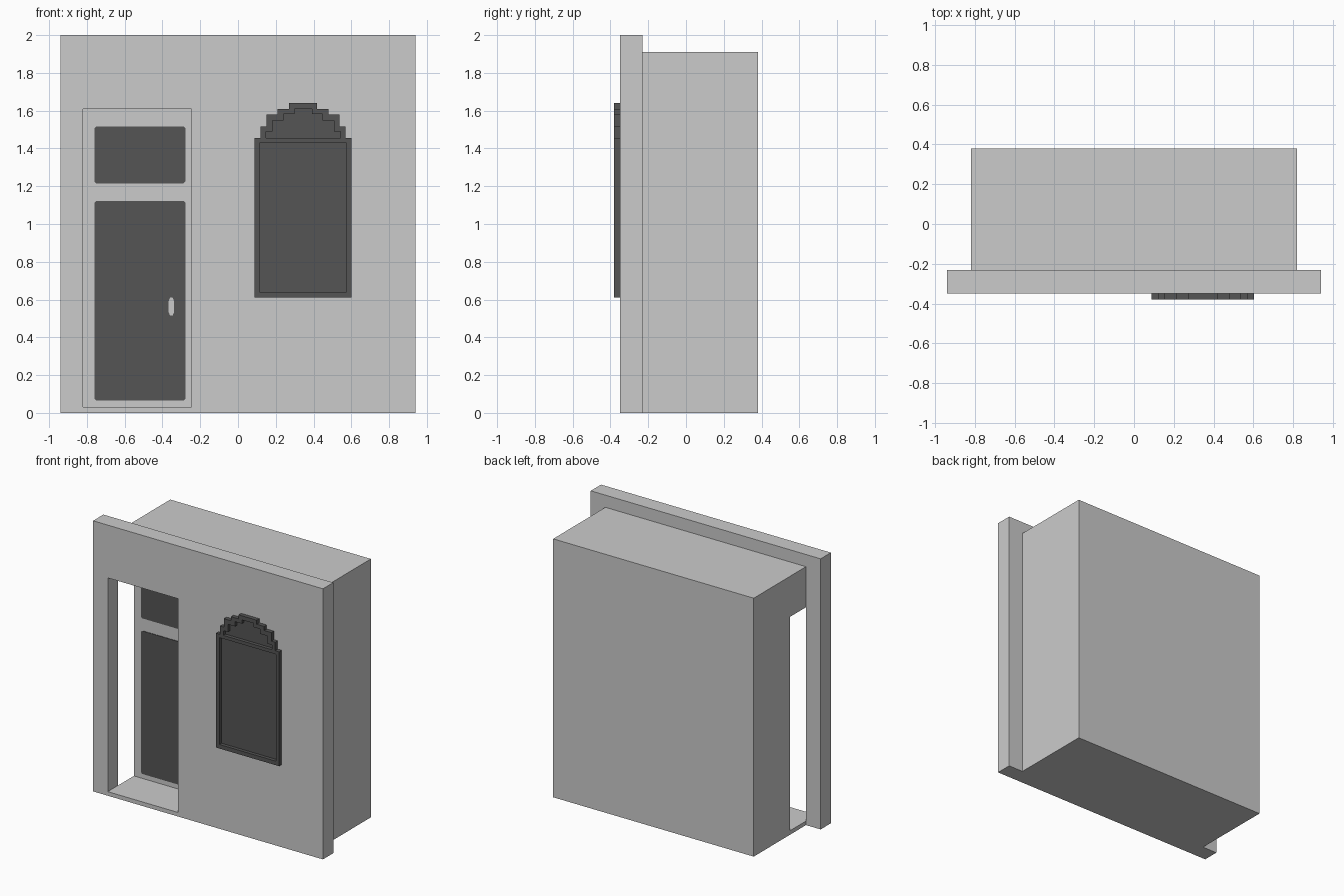
import bpy, bmesh

if "Cube" in bpy.data.objects:
    bpy.data.objects.remove(bpy.data.objects["Cube"])


def material(name, v):
    m = bpy.data.materials.new(name)
    m.diffuse_color = (v, v, v, 1)
    m.use_nodes = True
    m.node_tree.nodes["Principled BSDF"].inputs["Base Color"].default_value = m.diffuse_color
    return m


STONE = material("light grey", 0.60)
DARK = material("dark grey", 0.091)


def finish(name, bm, mat):
    bmesh.ops.recalc_face_normals(bm, faces=bm.faces[:])
    me = bpy.data.meshes.new(name)
    bm.to_mesh(me)
    bm.free()
    me.materials.append(mat)
    ob = bpy.data.objects.new(name, me)
    bpy.context.collection.objects.link(ob)
    return ob


def prism(name, pts, y0, y1, mat):
    """Extrude an (x, z) outline from y0 to y1."""
    bm = bmesh.new()
    face = bm.faces.new([bm.verts.new((x, y0, z)) for x, z in pts])
    geom = bmesh.ops.extrude_face_region(bm, geom=[face])["geom"]
    verts = [g for g in geom if isinstance(g, bmesh.types.BMVert)]
    bmesh.ops.translate(bm, verts=verts, vec=(0, y1 - y0, 0))
    return finish(name, bm, mat)


def rect(x0, x1, z0, z1, cx=0, cz=0):
    """Rectangle outline, optionally with cut corners."""
    if not cx:
        return [(x0, z0), (x1, z0), (x1, z1), (x0, z1)]
    return [(x0 + cx, z0), (x1 - cx, z0), (x1, z0 + cz), (x1, z1 - cz),
            (x1 - cx, z1), (x0 + cx, z1), (x0, z1 - cz), (x0, z0 + cz)]


def rim(name, outer, inner, y0, y1, mat, closed=True):
    """Raised border between two outlines with matching points."""
    bm = bmesh.new()
    rails = [[bm.verts.new((x, y, z)) for x, z in pts]
             for pts, y in ((outer, y0), (inner, y0), (inner, y1), (outer, y1))]
    n = len(outer)
    for i in range(n if closed else n - 1):
        j = (i + 1) % n
        for k in range(4):
            a, b = rails[k], rails[(k + 1) % 4]
            bm.faces.new((a[i], a[j], b[j], b[i]))
    if not closed:
        for i in (0, n - 1):
            bm.faces.new([r[i] for r in rails])
    return finish(name, bm, mat)


def stepped(cx, base, steps):
    """Symmetric stair outline from (half width, top) steps."""
    left, z = [], base
    for half, top in steps:
        left += [(-half, z), (-half, top)]
        z = top
    return [(cx + x, z) for x, z in left] + [(cx - x, z) for x, z in reversed(left)]


def cut(ob, cutter):
    mod = ob.modifiers.new("opening", 'BOOLEAN')
    mod.operation, mod.solver, mod.object = 'DIFFERENCE', 'EXACT', cutter
    bpy.context.view_layer.objects.active = ob
    bpy.ops.object.modifier_apply(modifier=mod.name)
    bpy.data.objects.remove(cutter)


# Facade and building body with the entrance recess, open at the left side
FRONT, JOIN, BACK, DOOR = -0.35, -0.23, 0.38, -0.045
facade = prism("facade_wall", rect(-0.94, 0.94, 0, 2), FRONT, JOIN, STONE)
cut(facade, prism("facade_cutter", rect(-0.82, -0.245, 0.03, 1.61), -0.5, -0.1, STONE))
body = prism("building_body", rect(-0.82, 0.82, 0, 1.91), JOIN, BACK, STONE)
cut(body, prism("recess_cutter", rect(-1, -0.245, 0.03, 1.61), -0.5, DOOR, STONE))

# Door panels and handle at the back of the recess
for name, z0, z1 in (("door_leaf", 0.065, 1.122), ("door_transom", 1.215, 1.517)):
    prism(name, rect(-0.76, -0.278, z0, z1, 0.01, 0.01), DOOR - 0.004, DOOR, DARK)
prism("door_handle", rect(-0.368, -0.338, 0.515, 0.61, 0.008, 0.02),
      DOOR - 0.007, DOOR - 0.003, STONE)

# Window: raised frame, stepped crest and recessed panes
CX, OUT = 0.345, -0.38
pane = rect(0.115, 0.575, 0.64, 1.43)
rim("window_frame", rect(0.088, 0.602, 0.61, 1.455), pane, OUT, FRONT, DARK)
prism("window_pane", pane, FRONT - 0.005, FRONT, DARK)
crest_out = stepped(CX, 1.455, [(0.225, 1.517), (0.193, 1.58), (0.135, 1.61), (0.074, 1.64)])
crest_in = stepped(CX, 1.455, [(0.198, 1.49), (0.162, 1.547), (0.103, 1.582), (0.047, 1.61)])
rim("window_crest", crest_out, crest_in, OUT, FRONT, DARK, closed=False)
prism("crest_pane", crest_in, FRONT - 0.005, FRONT, DARK)
